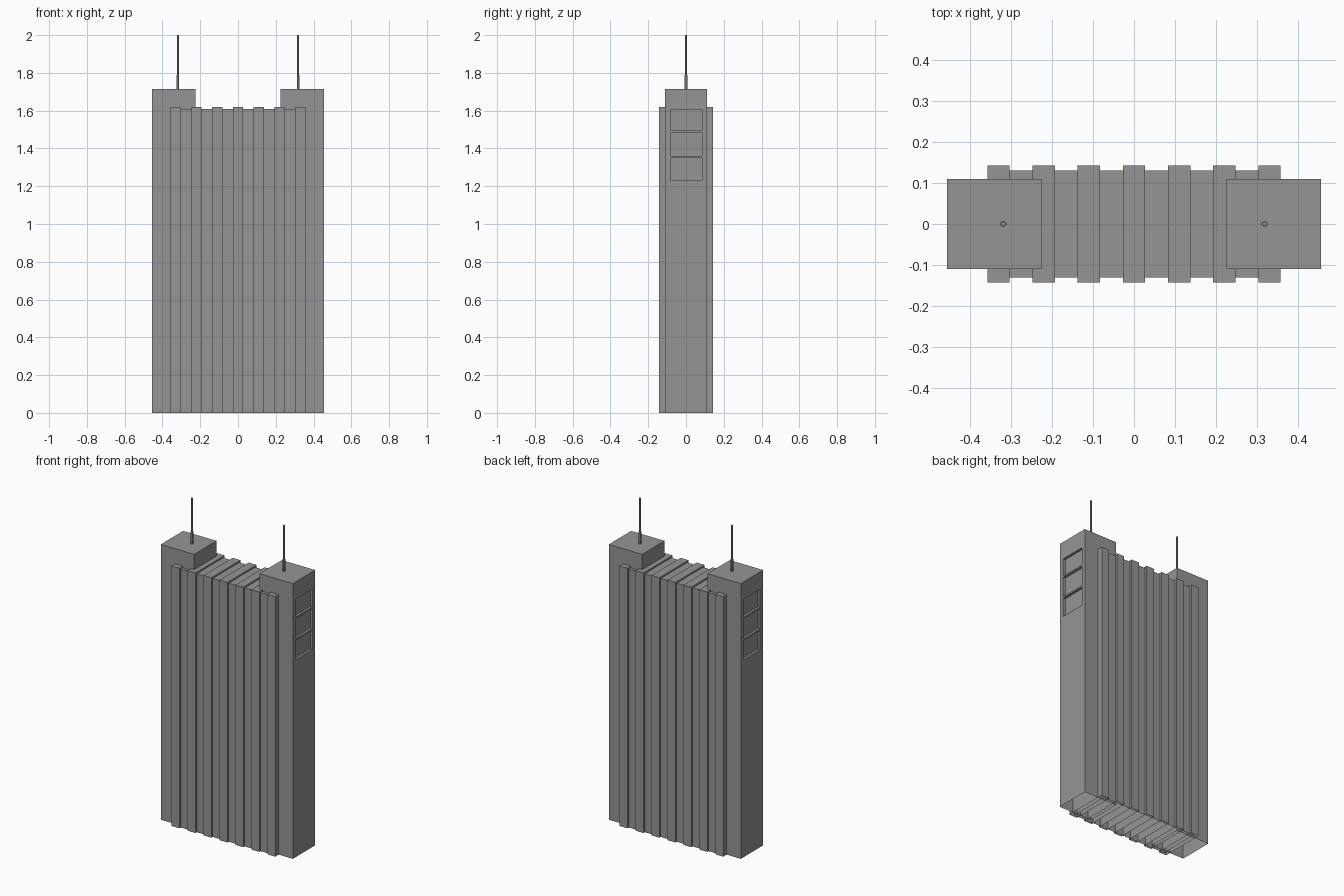
import bpy
import bmesh
from mathutils import Vector

cube = bpy.data.objects.get("Cube")
if cube:
    bpy.data.objects.remove(cube, do_unlink=True)

concrete = bpy.data.materials.new("concrete_grey")
concrete.use_nodes = True
GREY = (0.3, 0.3, 0.3, 1)
concrete.diffuse_color = GREY
concrete.node_tree.nodes["Principled BSDF"].inputs["Base Color"].default_value = GREY


def finish(name, bm):
    bmesh.ops.recalc_face_normals(bm, faces=bm.faces)
    mesh = bpy.data.meshes.new(name)
    bm.to_mesh(mesh)
    bm.free()
    mesh.materials.append(concrete)
    obj = bpy.data.objects.new(name, mesh)
    bpy.context.collection.objects.link(obj)
    return obj


def open_box(x0, x1, half_y, height):
    """Box standing on the ground without a floor."""
    bm = bmesh.new()
    bmesh.ops.create_cube(bm, size=1)
    for v in bm.verts:
        v.co = (x0 if v.co.x < 0 else x1, v.co.y * 2 * half_y, height if v.co.z > 0 else 0)
    bm.normal_update()
    floor = [f for f in bm.faces if f.normal.z < -0.9]
    bmesh.ops.delete(bm, geom=floor, context='FACES_ONLY')
    return bm


def tower(name, side):
    bm = open_box(min(side * 0.225, side * 0.455), max(side * 0.225, side * 0.455), 0.11, 1.715)
    # recessed windows in the outer end wall
    windows = [(1.23, 1.35), (1.36, 1.485), (1.495, 1.605)]
    cuts = [((0, y, 0), (0, 1, 0)) for y in (-0.08, 0.085)]
    cuts += [((0, 0, z), (0, 0, 1)) for pair in windows for z in pair]
    for point, normal in cuts:
        wall = [f for f in bm.faces if f.calc_center_median().x * side > 0.45]
        geom = wall + list({e for f in wall for e in f.edges})
        bmesh.ops.bisect_plane(bm, geom=geom, plane_co=point, plane_no=normal)
    panes = []
    for f in bm.faces:
        c = f.calc_center_median()
        if c.x * side > 0.45 and abs(c.y) < 0.07 and any(a < c.z < b for a, b in windows):
            panes.append(f)
    for pane in panes:
        new = bmesh.ops.extrude_discrete_faces(bm, faces=[pane])["faces"]
        bmesh.ops.translate(bm, verts=new[0].verts[:], vec=Vector((-side * 0.015, 0, 0)))
    bmesh.ops.dissolve_limit(bm, angle_limit=0.01, verts=bm.verts, edges=bm.edges)
    finish(name, bm)


def mast(name, x):
    # stepped six-sided aerial
    for part, radius, z0, z1 in (("base", 0.008, 1.71, 1.79), ("rod", 0.0055, 1.79, 2.0)):
        bpy.ops.mesh.primitive_cylinder_add(vertices=6, radius=radius, depth=z1 - z0,
                                            location=(x, 0, (z0 + z1) / 2))
        obj = bpy.context.object
        obj.name = name + "_" + part
        obj.data.materials.append(concrete)


# central slab
finish("central_slab", open_box(-0.33, 0.33, 0.13, 1.61))

# ribs wrapping over the slab
for i in range(-3, 4):
    x = i * 0.11
    finish(f"rib_{i + 4}", open_box(x - 0.027, x + 0.027, 0.143, 1.62))

# end towers and masts
for label, side in (("left", 1), ("right", -1)):
    tower(label + "_tower", side)
    mast(label + "_mast", side * 0.318)
